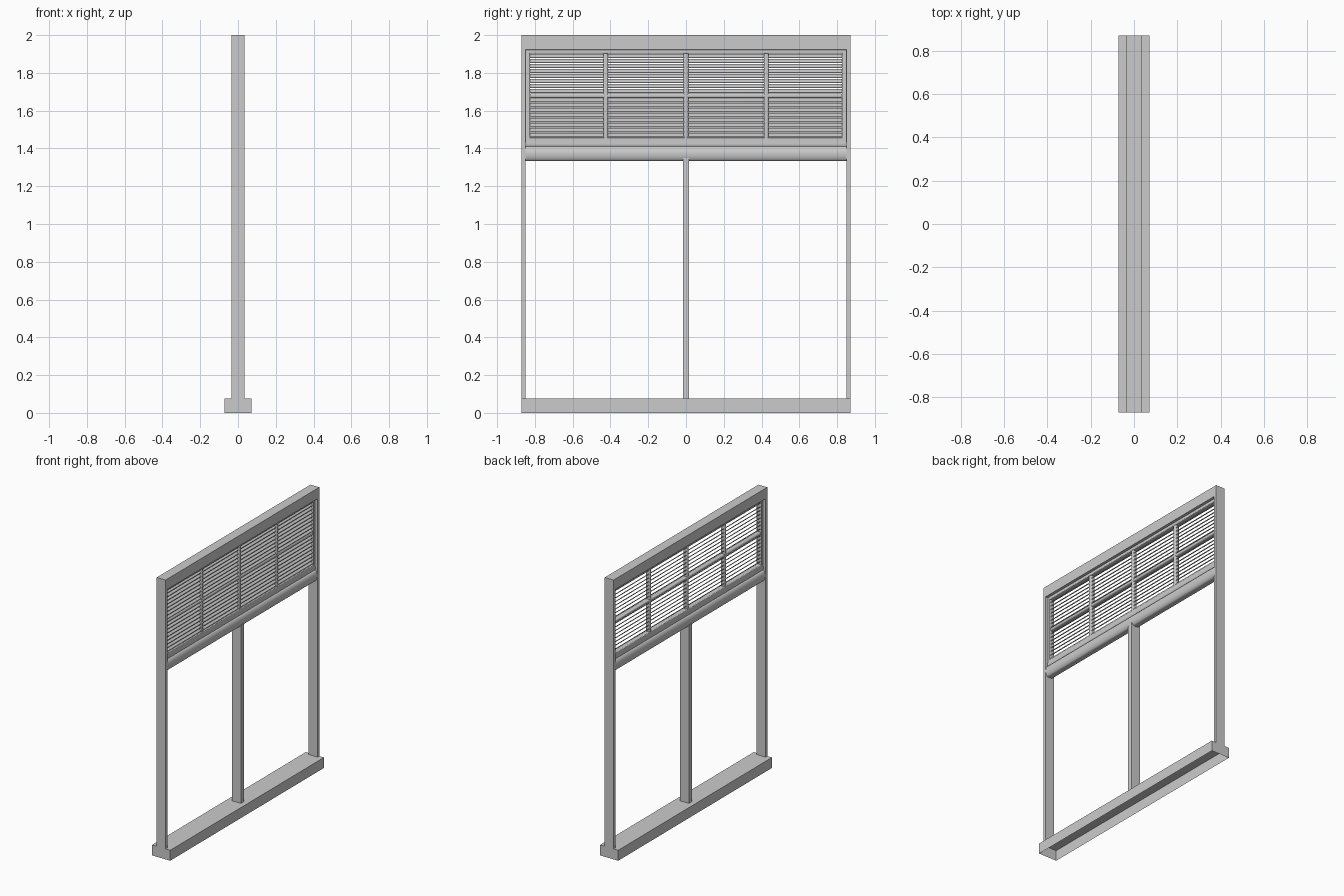
import bpy, bmesh, math

cube = bpy.data.objects.get("Cube")
if cube:
    bpy.data.objects.remove(cube, do_unlink=True)

GREY = (0.6, 0.6, 0.6, 1)
mat = bpy.data.materials.new("light grey paint")
mat.use_nodes = True
mat.diffuse_color = GREY
mat.node_tree.nodes["Principled BSDF"].inputs["Base Color"].default_value = GREY


def finish(bm, name):
    bmesh.ops.recalc_face_normals(bm, faces=bm.faces)
    me = bpy.data.meshes.new(name)
    bm.to_mesh(me)
    bm.free()
    me.materials.append(mat)
    ob = bpy.data.objects.new(name, me)
    bpy.context.collection.objects.link(ob)
    return ob


def box(name, half_x, y0, y1, z0, z1, bevel=0):
    bm = bmesh.new()
    bmesh.ops.create_cube(bm, size=1)
    for v in bm.verts:
        v.co = (v.co.x * 2 * half_x, (y0 + y1) / 2 + v.co.y * (y1 - y0),
                (z0 + z1) / 2 + v.co.z * (z1 - z0))
    ob = finish(bm, name)
    if bevel:
        mod = ob.modifiers.new("rounding", 'BEVEL')
        mod.width, mod.segments = bevel, 3
    return ob


def extrude_y(name, profile, y0, y1):
    """Sweep a closed x-z profile along y."""
    bm = bmesh.new()
    face = bm.faces.new([bm.verts.new((x, y0, z)) for x, z in profile])
    ext = bmesh.ops.extrude_face_region(bm, geom=[face])
    for v in ext["geom"]:
        if isinstance(v, bmesh.types.BMVert):
            v.co.y = y1
    bm.faces.new([v for v in reversed(face.verts)]) if not face.is_valid else None
    return finish(bm, name)


def smooth(ob):
    bpy.ops.object.select_all(action='DESELECT')
    ob.select_set(True)
    bpy.context.view_layer.objects.active = ob
    bpy.ops.object.shade_smooth_by_angle(angle=math.radians(40))


W, IN, D = 0.87, 0.85, 0.035
SILL, HEAD = 0.075, 1.925

# Sill, hollow underneath
sill = box("sill", 0.072, -W, W, 0, SILL)
bm = bmesh.new()
bm.from_mesh(sill.data)
bmesh.ops.delete(bm, geom=[f for f in bm.faces if f.normal.z < -0.9], context='FACES_ONLY')
bm.to_mesh(sill.data)
bm.free()

# Outer frame and centre post
box("head_rail", D, -W, W, HEAD, 2)
for side, s in (("left", 1), ("right", -1)):
    box(side + "_post", D, *sorted((s * IN, s * W)), SILL, HEAD)
box("centre_post", D, -0.017, 0.017, SILL, 1.35)

# Rounded moulding below the shutter
right_half = [(0.018, 1.435), (0.02, 1.42)]
for i in range(13):
    a = math.radians(80 - 13 * i)
    right_half.append((0.012 + 0.022 * math.cos(a), 1.372 + 0.04 * math.sin(a)))
profile = right_half + [(-x, z) for x, z in reversed(right_half)]
smooth(extrude_y("lower_moulding", profile, -IN, IN))

# Shutter border
B = 0.018
box("shutter_top", B, -IN, IN, 1.902, HEAD, 0.005)
box("shutter_bottom", B, -IN, IN, 1.43, 1.457, 0.005)
for side, s in (("left", 1), ("right", -1)):
    box("shutter_%s_stile" % side, B, *sorted((s * 0.826, s * IN)), 1.44, 1.915, 0.005)

# Glazing bars
smooth(box("cross_bar", 0.016, -0.83, 0.83, 1.668, 1.69, 0.008))
for i in (-1, 0, 1):
    y = i * 0.425
    smooth(box("upright_bar_%d" % (i + 2), 0.016, y - 0.0125, y + 0.0125, 1.45, 1.91, 0.008))

# Tilted louvre slats, low on the +x side
COUNT = 8
for row, (z0, z1) in (("lower", (1.457, 1.668)), ("upper", (1.69, 1.902))):
    pitch = (z1 - z0) / COUNT
    for k in range(COUNT):
        z = z0 + pitch * (k + 0.5)
        slat = [(0.012, z - 0.011), (0.012, z - 0.006), (-0.012, z + 0.011), (-0.012, z + 0.006)]
        extrude_y("%s_slat_%d" % (row, k + 1), slat, -0.828, 0.828)
